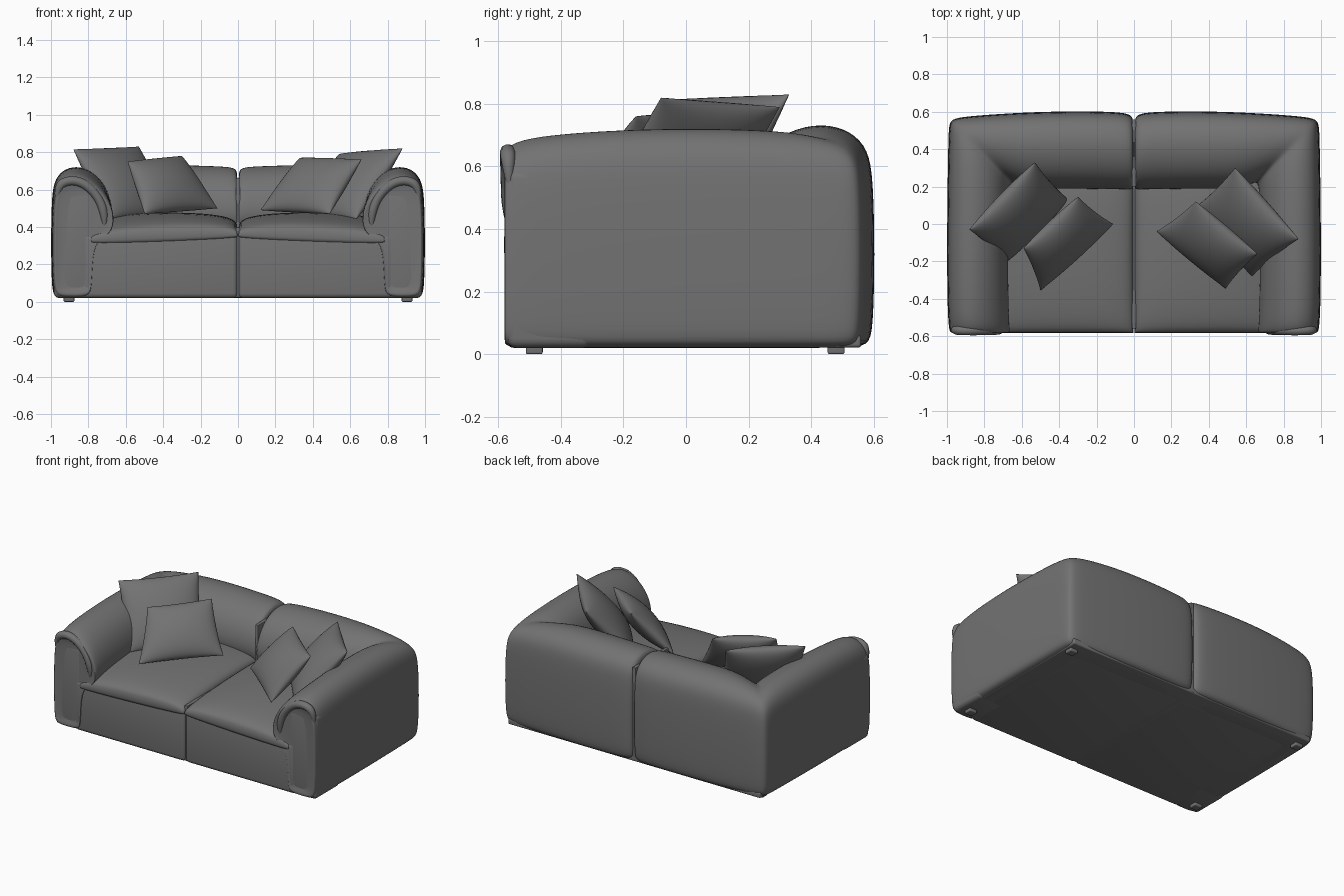
import bpy, bmesh, math
from mathutils import Vector

if "Cube" in bpy.data.objects:
    bpy.data.objects.remove(bpy.data.objects["Cube"])

grey = bpy.data.materials.new("grey fabric")
grey.diffuse_color = (0.17, 0.17, 0.17, 1)
grey.use_nodes = True
grey.node_tree.nodes["Principled BSDF"].inputs["Base Color"].default_value = grey.diffuse_color


def finish(bm, name, subsurf=0, angle=50):
    bmesh.ops.recalc_face_normals(bm, faces=bm.faces)
    me = bpy.data.meshes.new(name)
    bm.to_mesh(me)
    bm.free()
    ob = bpy.data.objects.new(name, me)
    bpy.context.collection.objects.link(ob)
    me.materials.append(grey)
    if subsurf:
        m = ob.modifiers.new("smooth", 'SUBSURF')
        m.levels = m.render_levels = subsurf
    bpy.ops.object.select_all(action='DESELECT')
    ob.select_set(True)
    bpy.context.view_layer.objects.active = ob
    if subsurf:
        bpy.ops.object.shade_smooth()
    else:
        bpy.ops.object.shade_smooth_by_angle(angle=math.radians(angle))
    return ob


def box(name, lo, hi, bevel):
    bm = bmesh.new()
    bmesh.ops.create_cube(bm, size=1)
    for v in bm.verts:
        v.co = Vector([(a + b) / 2 + c * abs(b - a) for a, b, c in zip(lo, hi, v.co)])
    bmesh.ops.bevel(bm, geom=bm.edges[:], offset=bevel, segments=4, profile=0.5, affect='EDGES')
    return finish(bm, name)


def pillow(name, corners, up, down, power, pinch, n=24):
    """Stuffed cushion between four corners, with a thin seam all round."""
    a, b, c, d = [Vector(p) for p in corners]
    nor = (b - a).cross(d - a).normalized()
    bm = bmesh.new()
    rim = {}

    def vert(i, j, h):
        on_rim = i in (0, n) or j in (0, n)
        if on_rim and (i, j) in rim:
            return rim[i, j]
        # cosine spacing gives finer rows next to the seam
        u, v = -math.cos(math.pi * i / n), -math.cos(math.pi * j / n)
        p, q = u * (1 - pinch * (1 - v * v)), v * (1 - pinch * (1 - u * u))
        p, q = (p + 1) / 2, (q + 1) / 2
        co = (a * (1 - p) + b * p) * (1 - q) + (d * (1 - p) + c * p) * q
        bulge = max(0, (1 - u * u) * (1 - v * v)) ** power
        w = bm.verts.new(co + nor * h * bulge)
        if on_rim:
            rim[i, j] = w
        return w

    for h in (up, -down):
        g = [[vert(i, j, h) for j in range(n + 1)] for i in range(n + 1)]
        for i in range(n):
            for j in range(n):
                bm.faces.new((g[i][j], g[i + 1][j], g[i + 1][j + 1], g[i][j + 1]))
    return finish(bm, name, angle=70)


# Cross-section of the arm and back: (distance in from the outside, height)
PROFILE = [(0.07, 0.02), (0.012, 0.025), (0.0, 0.08), (-0.004, 0.32), (0.0, 0.56), (0.012, 0.655),
           (0.055, 0.715), (0.13, 0.74), (0.215, 0.715), (0.285, 0.65), (0.325, 0.54),
           (0.325, 0.43), (0.27, 0.37), (0.21, 0.32), (0.205, 0.06), (0.19, 0.02)]
CENTRE = (0.13, 0.38)
# Stations round the corner: outer x, y, inward direction, height scale, shrink
STATIONS = [(0.004, 0.535, 0, -1.10, 0.95, 0.80), (0.003, 0.565, 0, -1.2, 0.97, 0.95),
            (0.018, 0.585, 0, -1.25, 0.985, 0.99), (0.09, 0.597, 0, -1.27, 0.99, 1),
            (0.35, 0.60, 0, -1.27, 1, 1), (0.60, 0.593, -0.08, -1.25, 1, 1),
            (0.87, 0.575, -0.72, -1.1, 0.97, 1), (0.965, 0.562, -0.98, -1.05, 0.945, 1),
            (0.987, 0.535, -1.02, -0.98, 0.945, 1), (0.99, 0.44, -1, -0.72, 0.97, 1),
            (0.995, 0.15, -1, -0.08, 0.985, 1), (0.997, -0.15, -1, 0, 0.985, 1),
            (0.995, -0.40, -1, 0, 0.965, 1), (0.99, -0.53, -1, 0, 0.94, 1),
            (0.985, -0.575, -1, 0, 0.91, 0.985), (0.982, -0.583, -1, 0, 0.90, 0.94),
            (0.98, -0.570, -1, 0, 0.90, 0.84)]


def arm_and_back(name, s):
    bm = bmesh.new()
    rings = []
    for x, y, dx, dy, hz, k in STATIONS:
        ring = []
        for d, z in PROFILE:
            d = CENTRE[0] + (d - CENTRE[0]) * k
            z = CENTRE[1] + (z - CENTRE[1]) * k
            # the inner shoulder of the arm slopes more towards the front
            slope = 0.22 * max(0, d - 0.13) * max(0, min(1, (0.1 - y) / 0.6))
            z *= 1 + (hz - 1 - slope) * min(1, z / 0.6)
            ring.append(bm.verts.new((s * (x + dx * d), y + dy * d, z)))
        rings.append(ring)
    n = len(PROFILE)
    for r, q in zip(rings, rings[1:]):
        for i in range(n):
            bm.faces.new((r[i], r[(i + 1) % n], q[(i + 1) % n], q[i]))
    # caps made of strips across the section
    for r in (rings[0], rings[-1]):
        for i in range(n // 2 - 1):
            bm.faces.new((r[i], r[i + 1], r[n - 2 - i], r[n - 1 - i]))
    return finish(bm, name, subsurf=2)


def roll(name, points, radius):
    """Soft padded edge: tapered tube along a smooth path."""
    cu = bpy.data.curves.new(name, 'CURVE')
    cu.dimensions = '3D'
    cu.bevel_depth, cu.bevel_resolution, cu.resolution_u = radius, 3, 6
    cu.use_fill_caps = True
    sp = cu.splines.new('NURBS')
    sp.points.add(len(points) - 1)
    for i, (p, co) in enumerate(zip(sp.points, points)):
        p.co = (*co, 1)
        p.radius = 0.35 if i in (0, len(points) - 1) else 1
    sp.use_endpoint_u, sp.order_u = True, 3
    cu.materials.append(grey)
    ob = bpy.data.objects.new(name, cu)
    bpy.context.collection.objects.link(ob)


for s, side in ((-1, "left"), (1, "right")):
    arm_and_back(side + "_arm_and_back", s)
    # plain front panel of the arm, under the draped padding
    box(side + "_arm_front", (s * 0.775, -0.572, 0.02), (s * 0.985, -0.3, 0.59), 0.03)
    # padded edge draped round the arm front
    roll(side + "_arm_front_roll", [(s * x, y, z) for x, y, z in (
        (0.968, -0.565, 0.54), (0.965, -0.568, 0.62), (0.90, -0.57, 0.652), (0.82, -0.57, 0.635),
        (0.745, -0.568, 0.56), (0.71, -0.565, 0.46), (0.715, -0.56, 0.39))], 0.025)
    box(side + "_seat_base", (s * 0.002, -0.575, 0.02), (s * 0.83, 0.45, 0.36), 0.025)
    seat = [(s * 0.002, -0.582, 0.355), (s * 0.785, -0.582, 0.325),
            (s * 0.785, 0.32, 0.385), (s * 0.002, 0.32, 0.385)]
    if s < 0:
        seat = [seat[1], seat[0], seat[3], seat[2]]
    pillow(side + "_seat_cushion", seat, 0.11, 0.04, 0.24, 0.0)
    # short feet
    for y, end in ((-0.485, "front"), (0.48, "back")):
        box(f"{side}_{end}_foot", (s * 0.875, y - 0.027, 0), (s * 0.932, y + 0.027, 0.05), 0.006)

# underside panel and the joint between the two halves
box("underside", (-0.95, -0.55, 0.021), (0.95, 0.56, 0.06), 0.01)
box("seat_joint", (-0.012, -0.56, 0.024), (0.012, 0.3, 0.40), 0.004)
box("back_joint", (-0.012, 0.2, 0.024), (0.012, 0.56, 0.66), 0.004)

# loose pillows leaning in the corners
pillow("left_large_pillow", [(-0.88, -0.03, 0.815), (-0.53, 0.33, 0.83),
       (-0.35, 0.13, 0.45), (-0.69, -0.21, 0.44)], 0.085, 0.085, 0.5, 0.035)
pillow("left_small_pillow", [(-0.59, -0.13, 0.75), (-0.30, 0.145, 0.78),
       (-0.11, 0.0, 0.50), (-0.50, -0.355, 0.47)], 0.075, 0.075, 0.5, 0.035)
pillow("right_large_pillow", [(0.54, 0.30, 0.79), (0.88, -0.08, 0.82),
       (0.63, -0.28, 0.44), (0.33, 0.09, 0.45)], 0.085, 0.085, 0.5, 0.035)
pillow("right_small_pillow", [(0.33, 0.12, 0.77), (0.66, -0.16, 0.76),
       (0.49, -0.345, 0.47), (0.12, -0.04, 0.49)], 0.075, 0.075, 0.5, 0.035)
